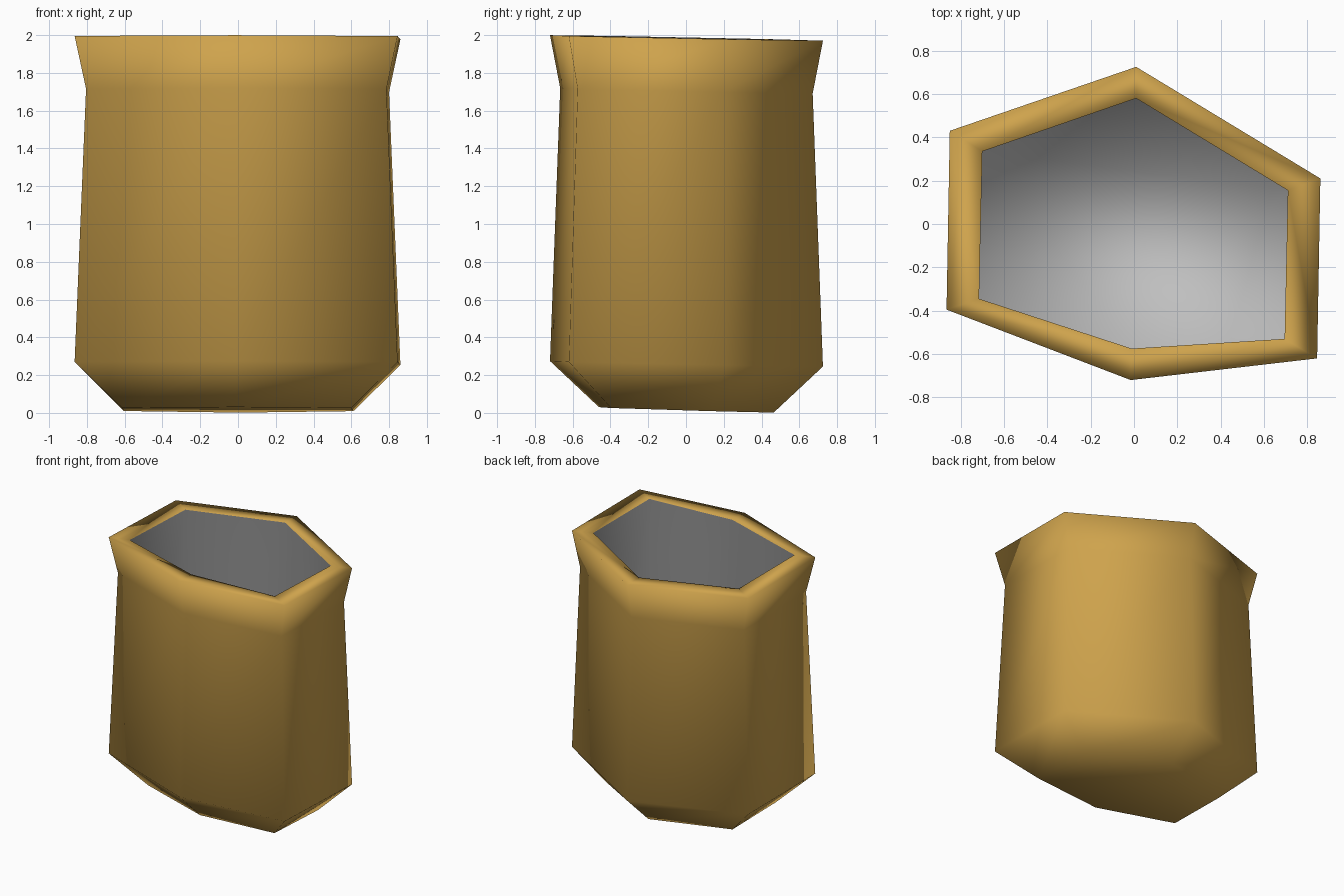
import bpy

if "Cube" in bpy.data.objects:
    bpy.data.objects.remove(bpy.data.objects["Cube"])

# Irregular six-sided outlines, counter-clockwise from above
OUTER = [(-.865, -.395), (-.015, -.72), (.845, -.62), (.86, .21), (.01, .725), (-.85, .43)]
INNER = [(-.715, -.345), (-.01, -.575), (.695, -.53), (.71, .155), (.01, .58), (-.70, .335)]
N = 6


def material(name, color):
    m = bpy.data.materials.new(name)
    m.diffuse_color = (*color, 1)
    m.use_nodes = True
    m.node_tree.nodes["Principled BSDF"].inputs["Base Color"].default_value = m.diffuse_color
    return m


def ring(outline, sx, sy, z):
    # Every ring leans slightly down towards the back
    return [(x * sx, y * sy, z - .02 * y - .003 * x) for x, y in outline]


# Base, chamfer, neck, flared lip, rim inner edge, inside floor edge
rings = [
    ring(OUTER, .71, .64, .016),
    ring(OUTER, 1, 1, .26),
    ring(OUTER, .93, .925, 1.705),
    ring(OUTER, 1, 1, 1.985),
    ring(INNER, 1, 1, 1.985),
    ring(INNER, 1, 1, .2),
]
verts = [v for r in rings for v in r]
faces, slots = [tuple(reversed(range(N)))], [0]
for k in range(len(rings) - 1):
    for i in range(N):
        j = (i + 1) % N
        faces.append((k * N + i, k * N + j, (k + 1) * N + j, (k + 1) * N + i))
        slots.append(1 if k == 4 else 0)      # inside wall is dark
faces.append(tuple(range(5 * N, 6 * N)))      # inside floor is light
slots.append(2)

me = bpy.data.meshes.new("pot")
me.from_pydata(verts, [], faces)
me.materials.append(material("ochre clay", (.62, .366, .073)))
me.materials.append(material("dark grey wall", (.13, .13, .13)))
me.materials.append(material("light grey floor", (.52, .52, .52)))
for p, s in zip(me.polygons, slots):
    p.use_smooth = True
    p.material_index = s
ob = bpy.data.objects.new("pot", me)
bpy.context.collection.objects.link(ob)
